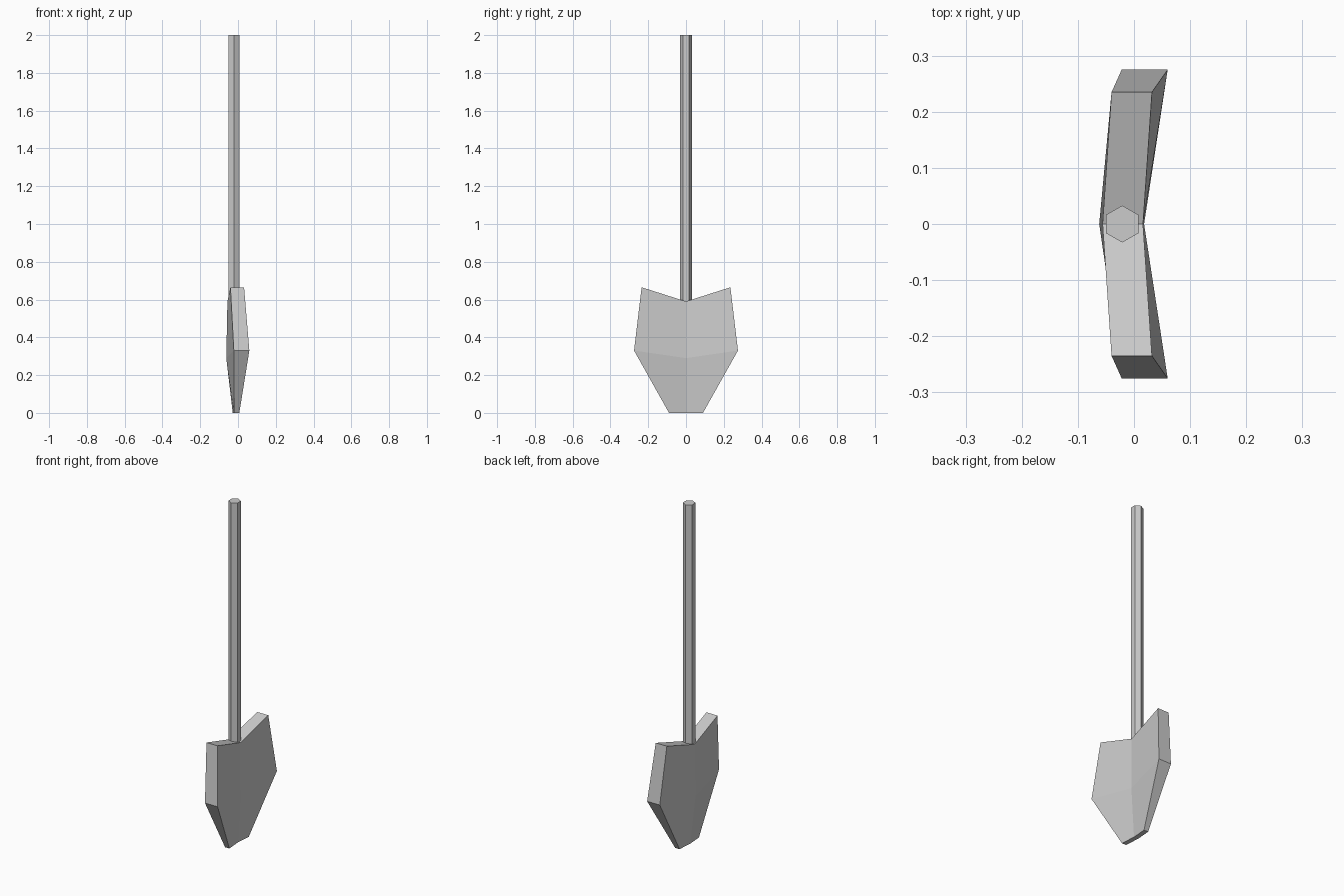
import bpy, bmesh
from math import pi
from mathutils import Matrix

if "Cube" in bpy.data.objects:
    bpy.data.objects.remove(bpy.data.objects["Cube"])


def finish(bm, name):
    bmesh.ops.recalc_face_normals(bm, faces=bm.faces)
    mesh = bpy.data.meshes.new(name)
    bm.to_mesh(mesh)
    bm.free()
    obj = bpy.data.objects.new(name, mesh)
    bpy.context.collection.objects.link(obj)
    return obj


# Handle: hexagonal shaft rising from the notch of the blade
bottom, top = 0.59, 2.0
bm = bmesh.new()
bmesh.ops.create_cone(
    bm, cap_ends=True, segments=6, radius1=0.033, radius2=0.033,
    depth=top - bottom,
    matrix=Matrix.Translation((-0.021, 0, (top + bottom) / 2)))
if max(v.co.y for v in bm.verts) < 0.032:  # corners point along y
    bmesh.ops.rotate(bm, verts=bm.verts, cent=(-0.021, 0, 0),
                     matrix=Matrix.Rotation(pi / 6, 3, 'Z'))
finish(bm, "handle")

# Blade: three rows, each a centre and a side station (y, z, back x, front x)
rows = [
    ((0, 0.0, -0.028, 0.0), (0.09, 0.0, -0.021, 0.007)),
    ((0, 0.29, -0.062, 0.018), (0.275, 0.33, -0.022, 0.06)),
    ((0, 0.59, -0.056, 0.016), (0.235, 0.665, -0.04, 0.032)),
]
bm = bmesh.new()
loops = []
for (cy, cz, cb, cf), (sy, sz, sb, sf) in rows:
    ring = [(cb, 0, cz), (sb, sy, sz), (sf, sy, sz),
            (cf, 0, cz), (sf, -sy, sz), (sb, -sy, sz)]
    loops.append([bm.verts.new(p) for p in ring])
for lower, upper in zip(loops, loops[1:]):
    for i in range(6):
        j = (i + 1) % 6
        bm.faces.new((lower[i], lower[j], upper[j], upper[i]))
for ring in (loops[0], loops[-1]):  # tip and shoulder caps
    bm.faces.new(ring[0:4])
    bm.faces.new((ring[0], ring[3], ring[4], ring[5]))
finish(bm, "blade")
